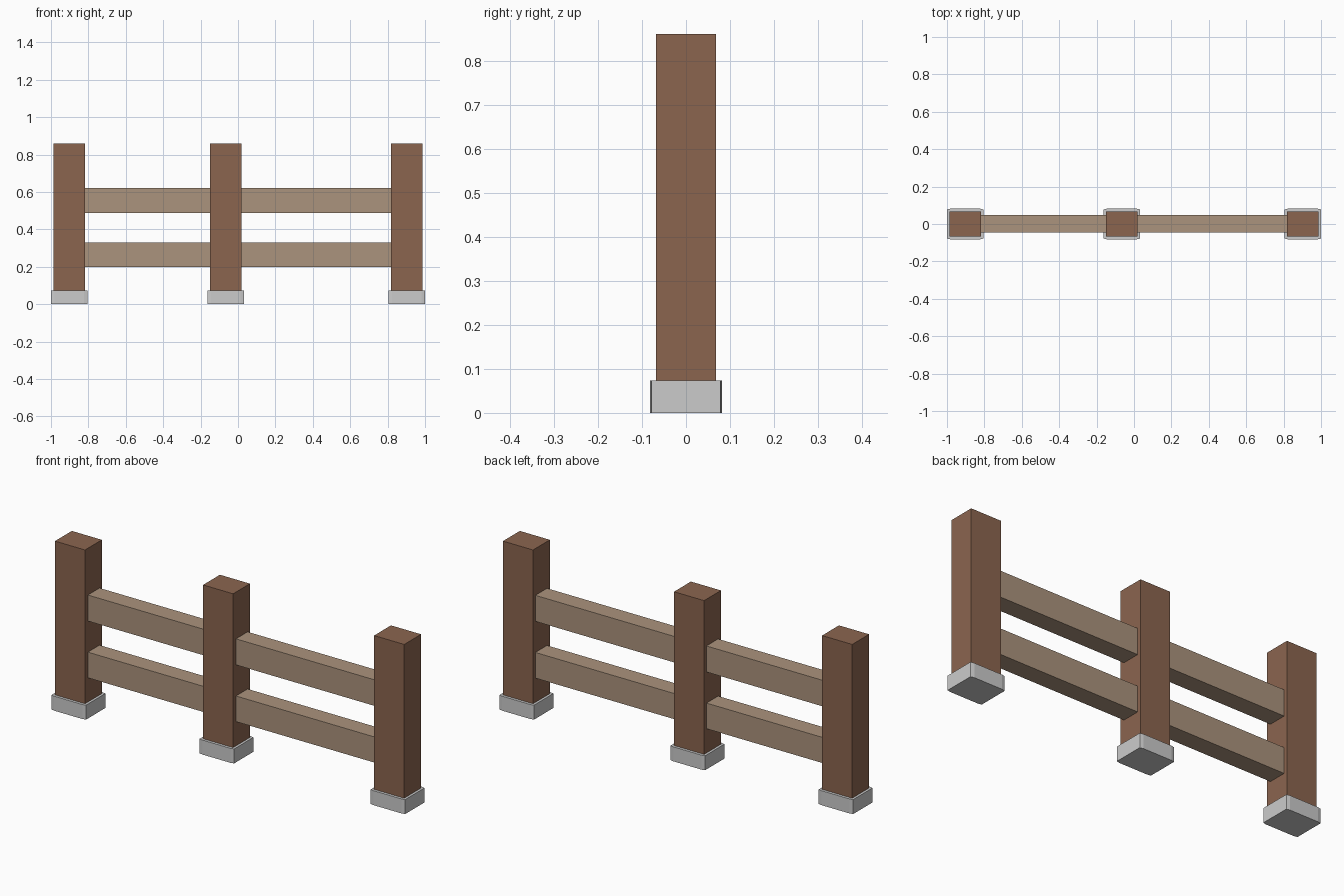
import bpy, bmesh

if "Cube" in bpy.data.objects:
    bpy.data.objects.remove(bpy.data.objects["Cube"])


def material(name, color):
    m = bpy.data.materials.new(name)
    m.diffuse_color = (*color, 1)
    m.use_nodes = True
    m.node_tree.nodes["Principled BSDF"].inputs["Base Color"].default_value = m.diffuse_color
    return m


def prism(name, outline, z0, z1, mat=None):
    """Extrude a flat xy outline from z0 up to z1."""
    bm = bmesh.new()
    face = bm.faces.new([bm.verts.new((x, y, z0)) for x, y in outline])
    top = bmesh.ops.extrude_face_region(bm, geom=[face])["geom"]
    bmesh.ops.translate(bm, vec=(0, 0, z1 - z0),
                        verts=[v for v in top if isinstance(v, bmesh.types.BMVert)])
    bmesh.ops.recalc_face_normals(bm, faces=bm.faces)
    mesh = bpy.data.meshes.new(name)
    bm.to_mesh(mesh)
    bm.free()
    obj = bpy.data.objects.new(name, mesh)
    bpy.context.collection.objects.link(obj)
    if mat:
        mesh.materials.append(mat)
    return obj


def rect(x0, x1, y0, y1):
    return [(x0, y0), (x1, y0), (x1, y1), (x0, y1)]


def footing_outline(cx, hx=0.0975, hy=0.082, dx=0.018, dy=0.004):
    """Rectangle with shallow clipped corners."""
    return [(cx - hx + dx, -hy), (cx + hx - dx, -hy),
            (cx + hx, -hy + dy), (cx + hx, hy - dy),
            (cx + hx - dx, hy), (cx - hx + dx, hy),
            (cx - hx, hy - dy), (cx - hx, -hy + dy)]


post_wood = material("post_wood", (0.258, 0.130, 0.078))
rail_wood = material("rail_wood", (0.407, 0.292, 0.205))

# Posts standing on stone footings
posts = {"left": -0.9025, "middle": -0.065, "right": 0.9025}
for side, cx in posts.items():
    prism(f"{side}_footing", footing_outline(cx), 0, 0.074)
    prism(f"{side}_post", rect(cx - 0.085, cx + 0.085, -0.068, 0.068), 0.06, 0.86, post_wood)

# Rails spanning each bay, let slightly into the posts
bays = {"left": ("left", "middle"), "right": ("middle", "right")}
for level, (z0, z1) in {"lower": (0.198, 0.329), "upper": (0.488, 0.621)}.items():
    for bay, (a, b) in bays.items():
        prism(f"{level}_{bay}_rail",
              rect(posts[a] + 0.07, posts[b] - 0.07, -0.045, 0.049), z0, z1, rail_wood)
